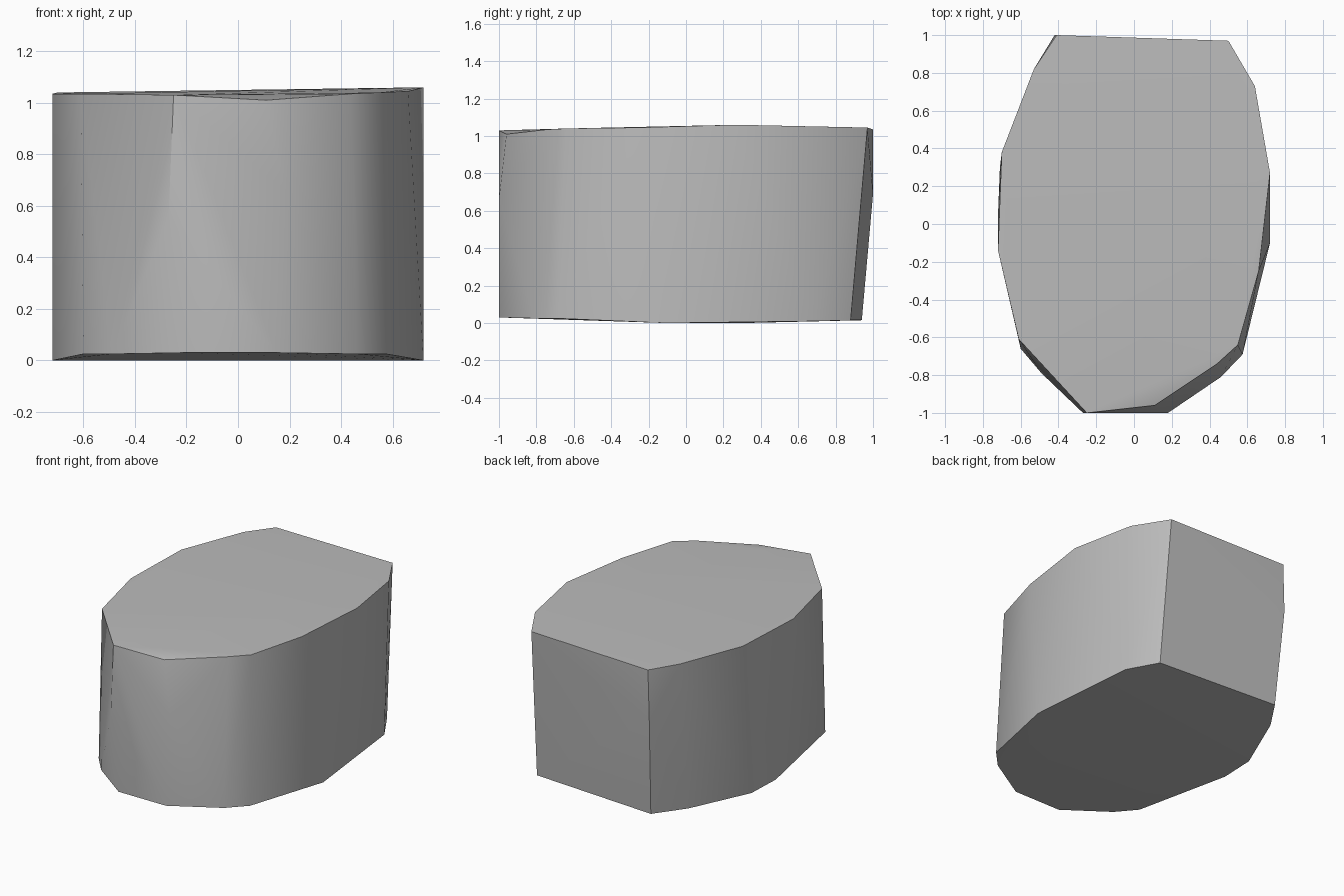
import bpy, bmesh, math

cube = bpy.data.objects.get("Cube")
if cube:
    bpy.data.objects.remove(cube, do_unlink=True)

# Rim outlines of the stone, anticlockwise from the front left corner
TOP = [(-.25, -1, 1.03), (.11, -.96, 1.01), (.44, -.74, 1.035), (.55, -.64, 1.04),
       (.66, -.25, 1.045), (.72, .27, 1.06), (.64, .73, 1.05), (.5, .97, 1.045),
       (-.41, 1, 1.035), (-.53, .82, 1.04), (-.70, .38, 1.04), (-.72, -.14, 1.035),
       (-.61, -.61, 1.035)]
BOTTOM = [(-.21, -1, .03), (.15, -1, .03), (.46, -.81, .025), (.575, -.69, .025),
          (.72, -.1, 0), (.64, .68, .01), (.52, .88, .015), (-.39, .94, .015),
          (-.53, .73, .01), (-.71, .3, 0), (-.72, .05, 0), (-.6, -.66, .025),
          (-.49, -.79, .025)]
# Slight bulges part way up the corners
BULGES = [(-.27, -1, .55), (.18, -1, .66), (-.42, 1, .69)]

# Chiselled block wrapped around the points
bm = bmesh.new()
for co in TOP + BOTTOM + BULGES:
    bm.verts.new(co)
hull = bmesh.ops.convex_hull(bm, input=bm.verts[:])
unused = [v for v in bm.verts if not v.link_faces]
bmesh.ops.delete(bm, geom=unused, context='VERTS')
bmesh.ops.recalc_face_normals(bm, faces=bm.faces[:])
mesh = bpy.data.meshes.new("stone_block")
bm.to_mesh(mesh)
bm.free()
stone = bpy.data.objects.new("stone_block", mesh)
bpy.context.collection.objects.link(stone)

# Plain grey stone
grey = bpy.data.materials.new("stone_grey")
grey.use_nodes = True
colour = (.5, .5, .5, 1)
grey.diffuse_color = colour
grey.node_tree.nodes["Principled BSDF"].inputs["Base Color"].default_value = colour
mesh.materials.append(grey)

# Soft sides with crisp rims and corners
bpy.ops.object.select_all(action='DESELECT')
stone.select_set(True)
bpy.context.view_layer.objects.active = stone
bpy.ops.object.shade_smooth_by_angle(angle=math.radians(40))
